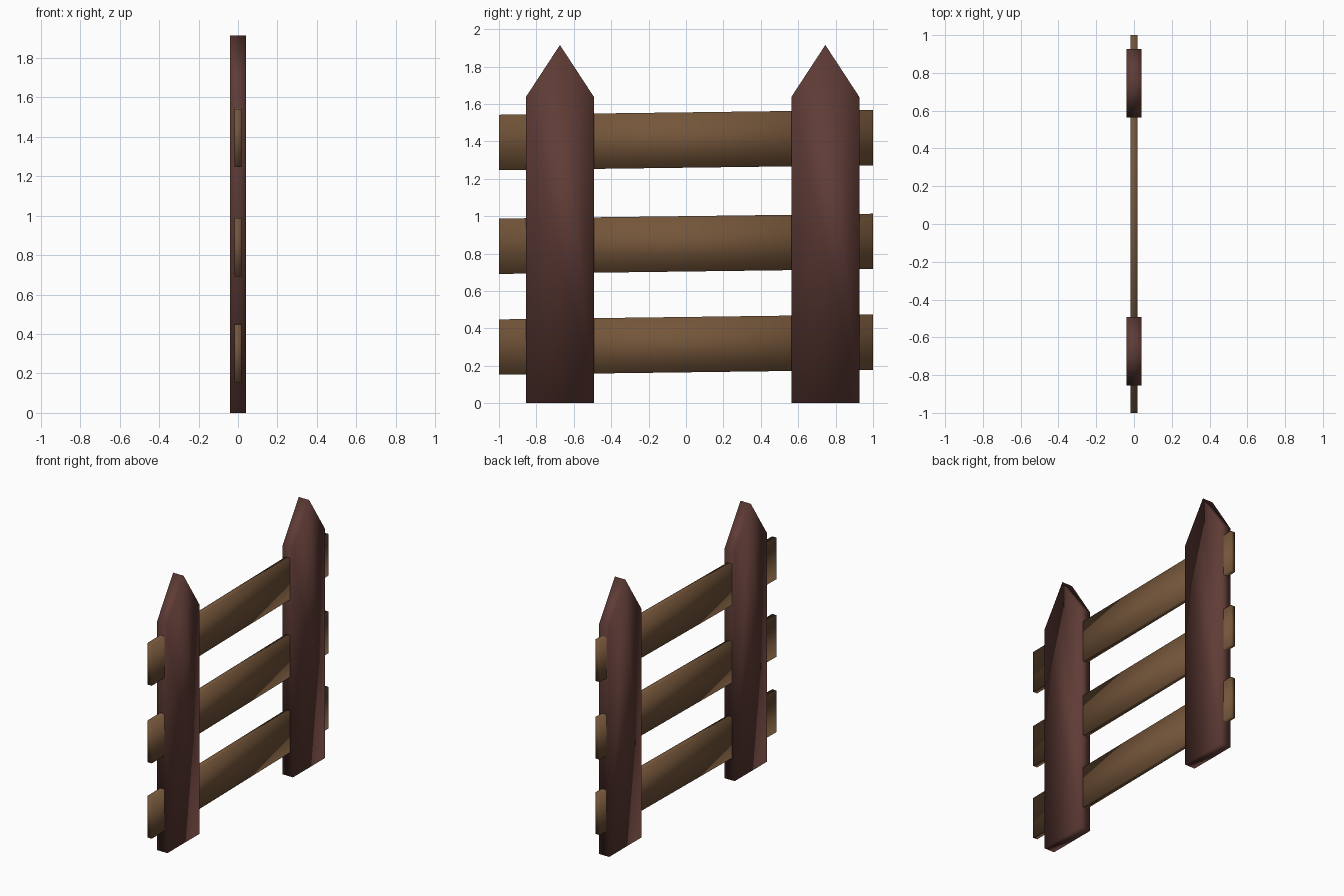
import bpy

if "Cube" in bpy.data.objects:
    bpy.data.objects.remove(bpy.data.objects["Cube"])


def material(name, rgb):
    m = bpy.data.materials.new(name)
    m.diffuse_color = (*rgb, 1)
    m.use_nodes = True
    m.node_tree.nodes["Principled BSDF"].inputs["Base Color"].default_value = m.diffuse_color
    return m


def plank(name, outline, half, mat):
    """Extrude a (y, z) outline along x, with soft shading over all edges."""
    n = len(outline)
    verts = [(x, y, z) for x in (-half, half) for y, z in outline]
    faces = [tuple(reversed(range(n))), tuple(range(n, 2 * n))]
    faces += [(i, (i + 1) % n, n + (i + 1) % n, n + i) for i in range(n)]
    mesh = bpy.data.meshes.new(name)
    mesh.from_pydata(verts, [], faces)
    mesh.materials.append(mat)
    mesh.shade_smooth()
    obj = bpy.data.objects.new(name, mesh)
    bpy.context.collection.objects.link(obj)


post_brown = material("dark red brown", (0.117, 0.045, 0.037))
rail_brown = material("wood brown", (0.175, 0.092, 0.042))

# pointed posts
for side, y in (("left", -0.674), ("right", 0.745)):
    w = 0.182
    plank(side + "_post",
          [(y - w, 0), (y + w, 0), (y + w, 1.637), (y, 1.915), (y - w, 1.637)],
          0.041, post_brown)

# slightly tilted rails
for part, z in (("lower", 0.152), ("middle", 0.691), ("upper", 1.246)):
    plank(part + "_rail",
          [(-1, z), (1, z + 0.026), (1, z + 0.322), (-1, z + 0.296)],
          0.018, rail_brown)
